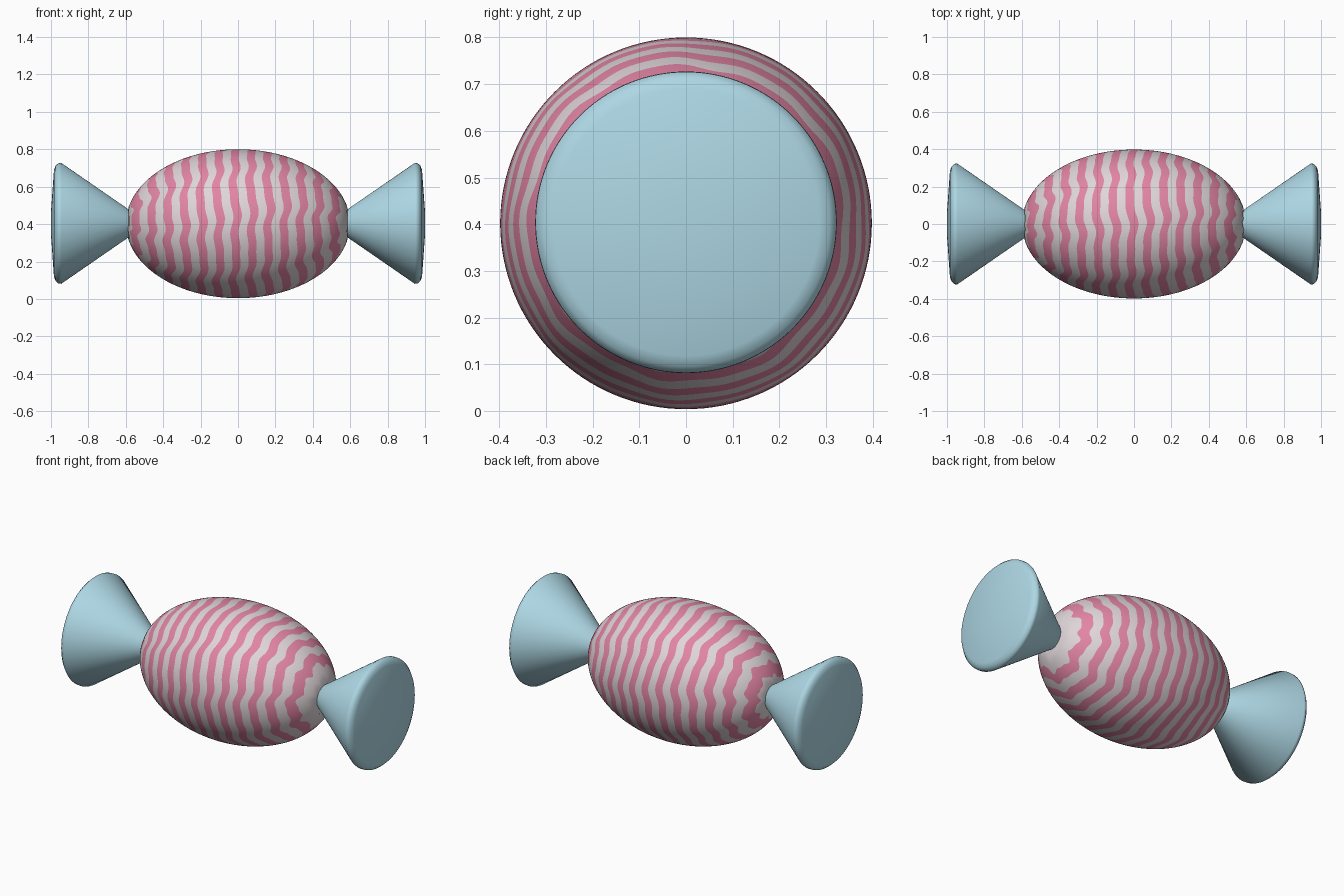
import bpy, bmesh, math

if "Cube" in bpy.data.objects:
    bpy.data.objects.remove(bpy.data.objects["Cube"])

CZ = 0.402            # height of the long axis
N = 128               # segments around the axis


def material(name, rgb):
    m = bpy.data.materials.new(name)
    m.diffuse_color = (*rgb, 1)
    m.use_nodes = True
    m.node_tree.nodes["Principled BSDF"].inputs["Base Color"].default_value = m.diffuse_color
    return m


pink = material("candy pink", (0.76, 0.235, 0.37))
cream = material("pale cream", (0.74, 0.67, 0.69))
blue = material("wrapper blue", (0.42, 0.68, 0.78))


def loft(name, rings, mats, band_mat):
    """Skin rings of points around x; band_mat(i) gives each band's colour."""
    bm = bmesh.new()
    loops = [[bm.verts.new(p) for p in r] for r in rings]
    for i in range(len(loops) - 1):
        a, b = loops[i], loops[i + 1]
        for j in range(N):
            k = (j + 1) % N
            f = bm.faces.new((a[j], a[k], b[k], b[j]))
            f.material_index = band_mat(i)
    for end, i in ((loops[0], 0), (loops[-1], len(loops) - 2)):
        f = bm.faces.new(end)
        f.material_index = band_mat(i)
    bmesh.ops.recalc_face_normals(bm, faces=bm.faces)
    me = bpy.data.meshes.new(name)
    bm.to_mesh(me)
    bm.free()
    for m in mats:
        me.materials.append(m)
    ob = bpy.data.objects.new(name, me)
    bpy.context.collection.objects.link(ob)
    bpy.context.view_layer.objects.active = ob
    bpy.ops.object.select_all(action='DESELECT')
    ob.select_set(True)
    bpy.ops.object.shade_smooth_by_angle(angle=math.radians(40))
    return ob


# Striped sweet: ellipsoid cut along wavy stripe edges
PERIOD, SUB = 0.0885, 3


def wobble(x, a):
    return (0.008 * math.sin(9 * a + 5 * x) + 0.006 * math.sin(4 * a + 7 * x + 1)
            + 0.004 * math.sin(17 * a + 9 * x))


def body_ring(x0):
    ring = []
    for j in range(N):
        a = math.tau * j / N
        fade = min(1, (0.6 - abs(x0)) / 0.05)
        x = x0 + fade * wobble(x0, a)
        r = 0.398 * math.sqrt(max(0, 1 - (x / 0.6) ** 2))
        ring.append((x, r * math.cos(a), CZ + r * math.sin(a)))
    return ring


step = PERIOD / 2 / SUB
first = -0.015 - PERIOD / 4          # left edge of the middle pink stripe
ids = [i for i in range(-60, 61) if abs(first + i * step) < 0.592]
rings = [body_ring(first + i * step) for i in ids]
loft("striped_sweet", rings, [pink, cream], lambda i: ((ids[0] + i) // SUB) % 2)

# Flared wrapper ends, one per side
profile = [(0.56, 0.058), (0.60, 0.085), (0.945, 0.323), (0.96, 0.322),
           (0.975, 0.308), (0.984, 0.286), (1.0, 0.06)]
for side, label in ((-1, "left"), (1, "right")):
    rings = [[(side * x, r * math.cos(math.tau * j / N),
               CZ + 0.002 + r * math.sin(math.tau * j / N)) for j in range(N)]
             for x, r in profile]
    loft(label + "_wrapper_end", rings, [blue], lambda i: 0)
